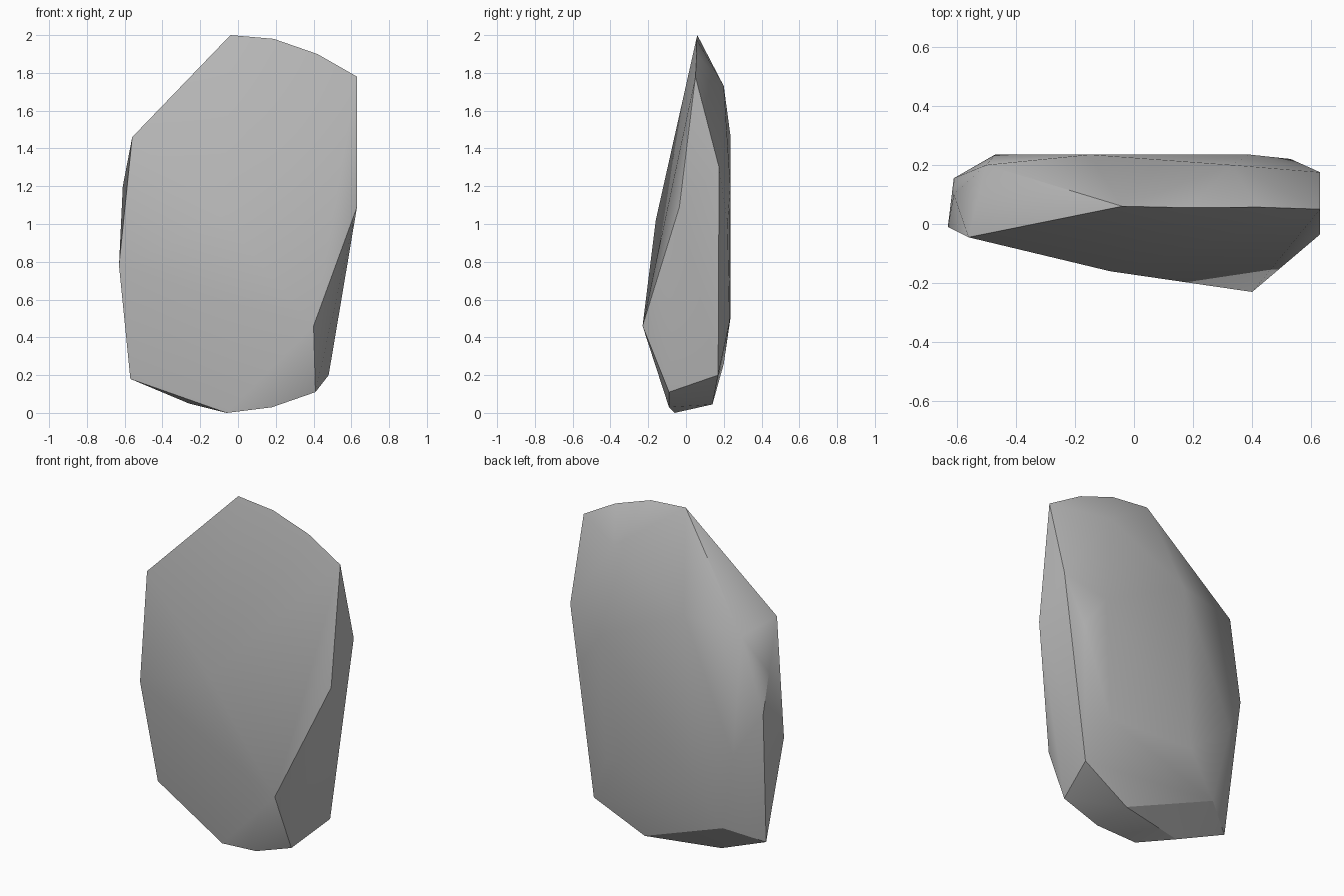
import bpy
import bmesh
import math

# Remove the default cube only
default_cube = bpy.data.objects.get("Cube")
if default_cube:
    bpy.data.objects.remove(default_cube, do_unlink=True)


def make_material(name, color):
    material = bpy.data.materials.new(name)
    material.use_nodes = True
    material.diffuse_color = color
    for node in material.node_tree.nodes:
        if node.type == "BSDF_PRINCIPLED":
            node.inputs["Base Color"].default_value = color
    return material


# Corners of the chipped slab, grouped by the region they belong to
crest = [(-.04, .06, 2), (.19, .055, 1.98), (.42, .057, 1.9), (.63, .05, 1.78)]

front_bulge = [(-.08, -.16, 1.02), (.4, -.23, .46)]

right_edge = [(.63, .175, 1.3), (.63, -.035, 1.09), (.48, .17, .2)]

left_edge = [(-.56, -.045, 1.46), (-.5, .2, 1.42), (-.61, .1, 1.2),
             (-.61, .155, .97), (-.63, -.01, .78), (-.57, .07, .18)]

underside = [(.41, -.09, .11), (.18, -.09, .03), (-.06, -.06, 0),
             (-.26, .04, .05), (.17, .14, .045)]

back_face = [(.33, .2, 1.73), (-.15, .235, 1.47), (.39, .235, 1.2),
             (.53, .22, 1), (-.47, .235, .72), (-.2, .235, .5),
             (.36, .23, .48), (-.38, .2, .26)]

# Wrap the corners in a single convex shell
bm = bmesh.new()
for region in (crest, front_bulge, right_edge, left_edge, underside, back_face):
    for corner in region:
        bm.verts.new(corner)
hull = bmesh.ops.convex_hull(bm, input=bm.verts)
leftover = {v for v in hull["geom_interior"] + hull["geom_unused"]
            if isinstance(v, bmesh.types.BMVert) and v.is_valid}
bmesh.ops.delete(bm, geom=list(leftover), context="VERTS")
bmesh.ops.recalc_face_normals(bm, faces=bm.faces)

mesh = bpy.data.meshes.new("rock_slab")
bm.to_mesh(mesh)
bm.free()
rock = bpy.data.objects.new("rock_slab", mesh)
bpy.context.collection.objects.link(rock)
mesh.materials.append(make_material("stone grey", (.5, .5, .5, 1)))

# Soft facets, with the hard chips kept crisp
bpy.ops.object.select_all(action="DESELECT")
rock.select_set(True)
bpy.context.view_layer.objects.active = rock
bpy.ops.object.shade_smooth_by_angle(angle=math.radians(30))
